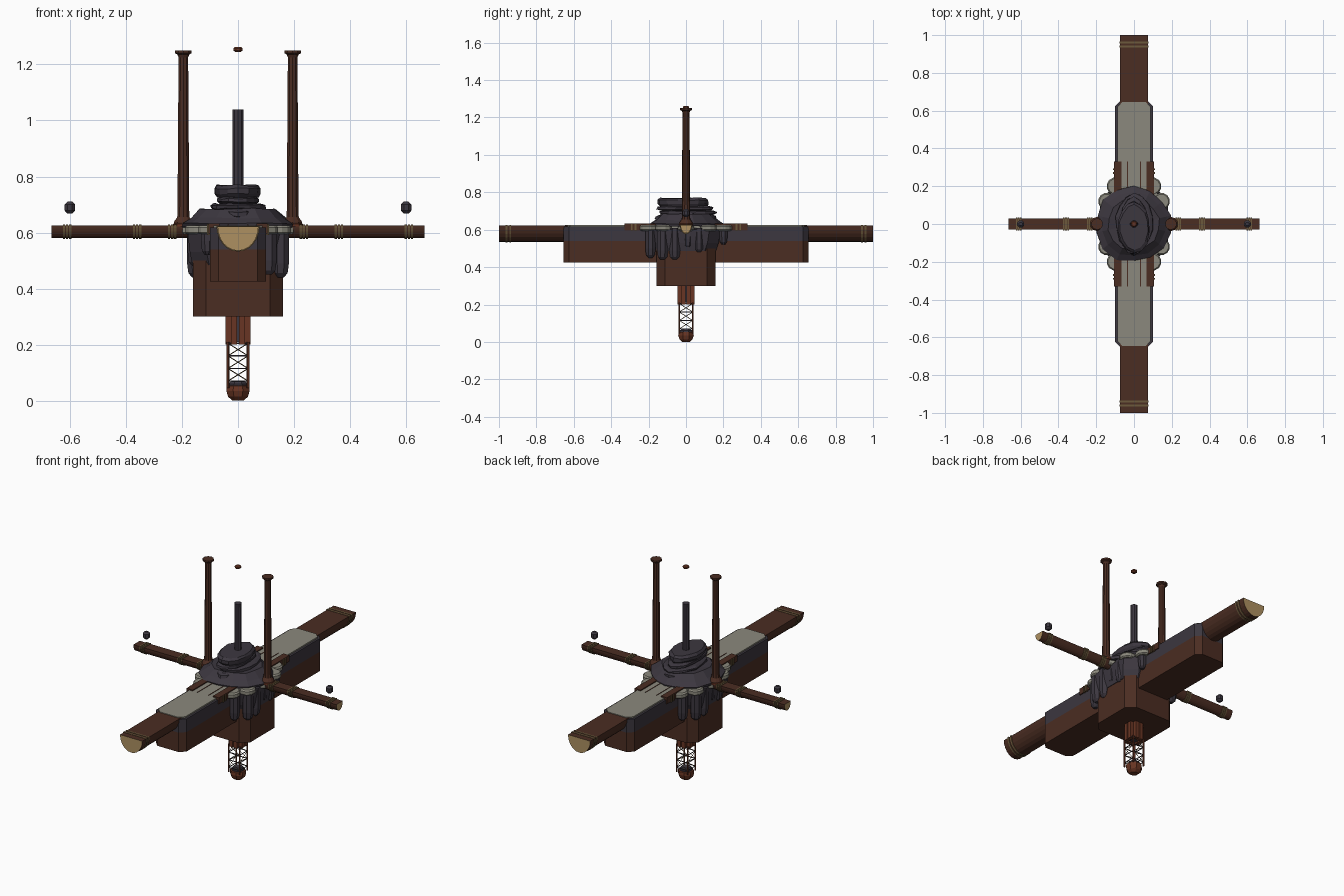
import bpy, bmesh, math, random
from mathutils import Vector

random.seed(4)
cube = bpy.data.objects.get("Cube")
if cube:
    bpy.data.objects.remove(cube, do_unlink=True)


def material(name, rgb):
    m = bpy.data.materials.new(name)
    m.use_nodes = True
    m.diffuse_color = (*rgb, 1)
    m.node_tree.nodes["Principled BSDF"].inputs["Base Color"].default_value = (*rgb, 1)
    return m


BROWN = material("brown wood", (0.07, 0.026, 0.016))
DARK = material("dark rock", (0.045, 0.038, 0.05))
PALE = material("pale stone", (0.26, 0.25, 0.205))
TAN = material("cut wood", (0.42, 0.28, 0.12))
RED = material("red wood", (0.14, 0.036, 0.017))
STRAP = material("rope", (0.15, 0.1, 0.045))


def loft(name, rings, mats, bands=None, caps=(0, 0)):
    """Skin a stack of equal rings; bands gives the material of each step."""
    bm = bmesh.new()
    rows = [[bm.verts.new(p) for p in ring] for ring in rings]
    n = len(rows[0])
    for k in range(len(rows) - 1):
        for i in range(n):
            j = (i + 1) % n
            f = bm.faces.new((rows[k][i], rows[k][j], rows[k + 1][j], rows[k + 1][i]))
            f.material_index = bands[k] if bands else 0
    bm.faces.new(rows[0][::-1]).material_index = caps[0]
    bm.faces.new(rows[-1]).material_index = caps[1]
    bmesh.ops.recalc_face_normals(bm, faces=bm.faces)
    mesh = bpy.data.meshes.new(name)
    bm.to_mesh(mesh)
    bm.free()
    for m in mats:
        mesh.materials.append(m)
    ob = bpy.data.objects.new(name, mesh)
    bpy.context.collection.objects.link(ob)
    return ob


def lathe(name, profile, mat, at=(0, 0), sides=10, stretch=(1, 1), jitter=0.0):
    rings = []
    lump = [1 + random.uniform(-jitter, jitter) for _ in range(sides)]
    for r, z in profile:
        ring = []
        for i in range(sides):
            a = math.tau * (i + 0.5) / sides
            q = r * lump[i] * (1 + random.uniform(-jitter, jitter) / 2)
            ring.append((at[0] + q * stretch[0] * math.cos(a),
                         at[1] + q * stretch[1] * math.sin(a),
                         z + random.uniform(-jitter, jitter) * 0.05))
        rings.append(ring)
    return loft(name, rings, [mat])


def octagon(x, y, c, z):
    quarter = [(x, y - c), (x - c, y)]
    pts = quarter + [(-a, b) for a, b in quarter[::-1]]
    pts += [(-a, -b) for a, b in pts]
    return [(a, b, z) for a, b in pts]


def box(name, x, y, z, mat):
    return loft(name, [[(x[0], y[0], h), (x[1], y[0], h), (x[1], y[1], h), (x[0], y[1], h)]
                       for h in z], [mat])


def half_log(name, start, end, width, top, depth, mats, along_x=False):
    """Flat-topped split log with differently coloured ends."""
    rings = []
    for t in (start, end):
        ring = []
        for i in range(13):
            a = math.pi * i / 12
            s, z = width * math.cos(a), top - depth * math.sin(a)
            ring.append((t, s, z) if along_x else (s, t, z))
        rings.append(ring)
    end_mat = len(mats) - 1
    return loft(name, rings, mats, caps=(end_mat, end_mat))


def rod(name, a, b, r, mat, sides=6):
    a, b = Vector(a), Vector(b)
    q = (b - a).to_track_quat("Z", "Y")
    ring = [q @ Vector((r * math.cos(math.tau * i / sides), r * math.sin(math.tau * i / sides), 0))
            for i in range(sides)]
    return loft(name, [[a + p for p in ring], [b + p for p in ring]], [mat])


# Split logs crossing at the centre, with rope bindings
half_log("long_log", -1, 1, 0.073, 0.622, 0.087, [BROWN, TAN])
half_log("cross_log", -0.665, 0.665, 0.03, 0.626, 0.045, [BROWN, TAN], True)
for s in (-1, 1):
    for c in (0.235, 0.36, 0.61):
        for d in (-0.011, 0, 0.011):
            x = s * c + d
            half_log("cross_log_rope", x - 0.004, x + 0.004, 0.034, 0.629, 0.052, [STRAP], True)
    for d in (-0.01, 0.01):
        y = s * 0.95 + d
        half_log("long_log_rope", y - 0.005, y + 0.005, 0.077, 0.624, 0.092, [STRAP])

# Long hull: wood below, rock above, pale deck
loft("hull", [octagon(0.1, 0.655, 0.03, z) for z in (0.425, 0.54, 0.618)],
     [BROWN, DARK], [0, 1], (0, 1))
loft("deck", [octagon(0.088, 0.647, 0.028, z) for z in (0.617, 0.626)], [PALE])

# Central block
loft("centre_block", [octagon(0.16, 0.157, 0.045, z) for z in (0.3, 0.5)], [BROWN])
loft("rock_collar", [octagon(x, y, 0.06, z) for x, y, z in
                     ((0.163, 0.16, 0.485), (0.172, 0.175, 0.53), (0.18, 0.185, 0.6))], [DARK])

# Rock drips hanging down the sides
for s in (-1, 1):
    for y, r, low in ((-0.19, 0.03, 0.45), (-0.125, 0.032, 0.44), (-0.06, 0.032, 0.44),
                      (0.01, 0.028, 0.5), (0.07, 0.03, 0.48), (0.14, 0.026, 0.5), (0.2, 0.024, 0.52)):
        x = 0.152 if abs(y) < 0.13 else 0.11
        lathe("rock_drip", [(r * 0.4, low), (r * 0.85, low + 0.015), (r, low + 0.05), (r, 0.61)],
              DARK, (s * x, y * s), 8)

# Pale lobed ledge under the mound
for s in (-1, 1):
    for x, y, r in ((0.098, 0.2, 0.047), (0.098, -0.2, 0.047), (0.145, 0.12, 0.045),
                    (0.145, -0.12, 0.045), (0.165, 0, 0.043)):
        lathe("pale_lobe", [(r * 0.85, 0.594), (r, 0.6), (r, 0.618), (r * 0.85, 0.626)],
              PALE, (s * x, y), 12)
loft("pale_ledge", [octagon(0.145, 0.2, 0.06, z) for z in (0.596, 0.624)], [PALE])

# Rock mound with stacked boulders and a chimney
lathe("rock_mound", [(0.195, 0.618), (0.2, 0.632), (0.17, 0.652), (0.135, 0.685), (0.09, 0.68)],
      DARK, sides=14, jitter=0.05)
for z, h, sx, sy, dy in ((0.65, 0.03, 0.07, 0.165, 0), (0.678, 0.026, 0.098, 0.15, 0.005),
                         (0.702, 0.025, 0.075, 0.155, -0.01), (0.724, 0.045, 0.085, 0.135, -0.015)):
    lathe("stacked_boulder", [(0.88, z), (1, z + h * 0.3), (1, z + h * 0.75), (0.88, z + h)],
          DARK, (0, dy), 14, (sx, sy), 0.06)
lathe("chimney", [(0.021, 0.75), (0.02, 1.04)], DARK, sides=10)
lathe("floating_ember", [(0.012, 1.245), (0.018, 1.25), (0.018, 1.257), (0.012, 1.262)], RED, sides=8)

for s in (-1, 1):
    # Upright masts with flared ends
    lathe("mast", [(0.036, 0.622), (0.036, 0.637), (0.023, 0.655), (0.022, 0.68), (0.018, 1.225),
                   (0.022, 1.235), (0.031, 1.24), (0.031, 1.25)], BROWN, (s * 0.195, 0), 10)
    lathe("mast_collar", [(0.038, 0.622), (0.038, 0.63), (0.03, 0.64)], RED, (s * 0.195, 0), 10)
    # Floating stones above the cross log ends
    lathe("floating_stone", [(0.01, 0.668), (0.02, 0.678), (0.02, 0.7), (0.01, 0.71)],
          DARK, (s * 0.6, 0), 8)
    # Deck planks and side ropes
    for t in (-1, 1):
        box("deck_plank", sorted((s * 0.066, s * 0.106)), sorted((t * 0.15, t * 0.33)), (0.595, 0.632), BROWN)
        box("deck_batten", sorted((s * 0.033, s * 0.037)), sorted((t * 0.15, t * 0.33)), (0.62, 0.628), BROWN)
        for d in (0.265, 0.285):
            box("plank_rope", sorted((s * 0.1, s * 0.111)), sorted((t * d, t * (d + 0.01))), (0.592, 0.63), STRAP)

# Column hanging below: wooden staves, then an open cage
lathe("column_core", [(0.03, 0.21), (0.03, 0.3)], DARK, sides=8)
for i in range(8):
    a = math.tau * (i + 0.5) / 8
    x, y = 0.037 * math.cos(a), 0.037 * math.sin(a)
    box("column_stave", (x - 0.011, x + 0.011), (y - 0.011, y + 0.011), (0.2, 0.305), RED)
R = 0.036
corners = [(R, R), (-R, R), (-R, -R), (R, -R)]
levels = (0.07, 0.115, 0.16, 0.205)
for i, (x, y) in enumerate(corners):
    u, v = corners[(i + 1) % 4]
    rod("cage_post", (x, y, 0.045), (x, y, 0.21), 0.005, RED)
    for k, z in enumerate(levels):
        rod("cage_rung", (x, y, z), (u, v, z), 0.0025, DARK)
        if k < 3:
            ends = ((x, y), (u, v)) if k % 2 else ((u, v), (x, y))
            rod("cage_brace", (*ends[0], z), (*ends[1], levels[k + 1]), 0.0018, STRAP, 4)
lathe("cage_stone", [(0.036, 0.045), (0.036, 0.06), (0.026, 0.072)], DARK, sides=8)
lathe("cage_foot", [(0.022, 0), (0.038, 0.014), (0.045, 0.035), (0.043, 0.052), (0.03, 0.056)], RED, sides=8)
